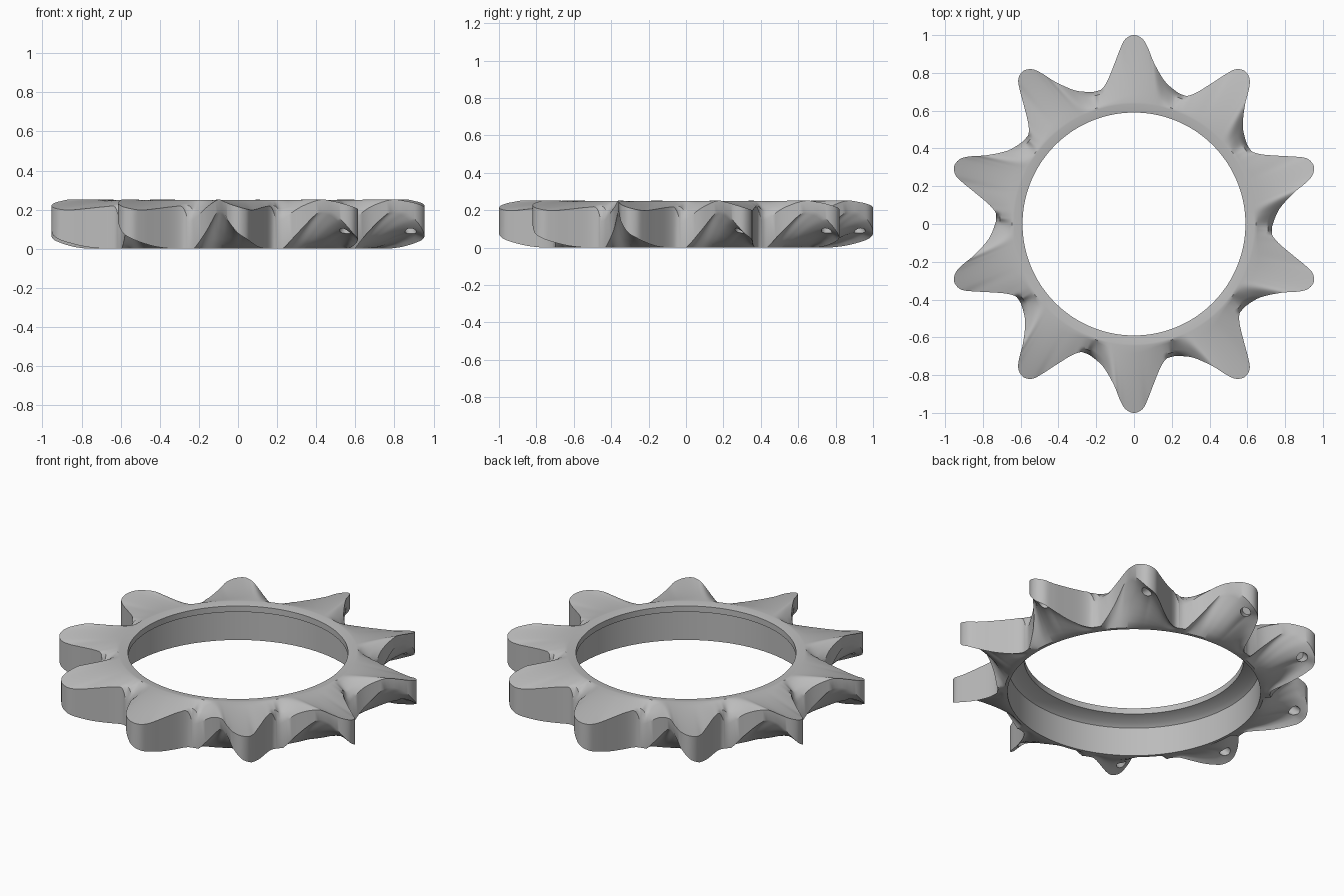
import bpy, bmesh, math
from mathutils import Vector, Matrix

cube = bpy.data.objects.get("Cube")
if cube:
    bpy.data.objects.remove(cube, do_unlink=True)

TEETH = 10
STEP = math.tau / TEETH
RINGS = 8          # radial divisions from hub to tooth edge
SUB = 5            # divisions between outline key points
CREASE = .75       # how far out the valley crease lies

# Tooth outline: radial, tangential, top height, bottom height, crease lift
KEYS = [Vector(k) for k in (
    (.685, -.254, .14, .0, .05), (.70, -.226, .15, .0, .02),
    (.757, -.162, .21, .09, 0), (.855, -.105, .25, .19, 0),
    (.93, -.075, .243, .185, 0), (.98, -.045, .23, .135, 0),
    (1.0, 0, .215, .08, 0), (.98, .045, .203, .05, 0),
    (.93, .072, .198, .03, 0), (.85, .103, .205, .01, 0),
    (.76, .140, .215, .0, 0), (.715, .170, .212, .0, .005),
    (.704, .198, .14, .0, .05))]


def smooth_path(keys, sub):
    """Catmull-Rom samples through the key points."""
    out = []
    for i in range(len(keys) - 1):
        p0, p1 = keys[max(i - 1, 0)], keys[i]
        p2, p3 = keys[i + 1], keys[min(i + 2, len(keys) - 1)]
        for s in range(sub):
            t = s / sub
            out.append(0.5 * (2 * p1 + (p2 - p0) * t
                              + (2 * p0 - 5 * p1 + 4 * p2 - p3) * t ** 2
                              + (3 * p1 - p0 - 3 * p2 + p3) * t ** 3))
    return out


def polar(r, a, z):
    return Vector((r * math.cos(a), r * math.sin(a), z))


def column(edge, hub_angle):
    """Closed section loop from the bore, over the tooth and back underneath."""
    u, t, top, bottom, lift = edge
    bottom = max(bottom, 0)
    scoop = .27 * max(0, 1 - abs(hub_angle) / (STEP * .4))
    loop = [polar(.59, hub_angle, .242), polar(.635, hub_angle, .25)]
    hub_top = polar(.645, hub_angle, .25)
    hub_low = polar(.695, hub_angle, 0)
    for i in range(RINGS + 1):
        f = i / RINGS
        p = hub_top.lerp(Vector((u, t, top)), f)
        p.z += lift * min(f / CREASE, (1 - f) / (1 - CREASE))
        loop.append(p)
    for i in range(RINGS, -1, -1):
        f = i / RINGS
        p = hub_low.lerp(Vector((u, t, bottom)), f)
        p.z += scoop * f * f * (1 - f)
        loop.append(p)
    loop += [polar(.678, hub_angle, 0), polar(.678, hub_angle, .17),
             polar(.655, hub_angle, .19), polar(.59, hub_angle, .207)]
    return loop


# One colour
steel = bpy.data.materials.new("plain_grey")
steel.use_nodes = True
GREY = (.5, .5, .5, 1)
steel.diffuse_color = GREY
steel.node_tree.nodes["Principled BSDF"].inputs["Base Color"].default_value = GREY


def make_object(name, bm):
    bmesh.ops.recalc_face_normals(bm, faces=bm.faces)
    mesh = bpy.data.meshes.new(name)
    bm.to_mesh(mesh)
    bm.free()
    mesh.materials.append(steel)
    obj = bpy.data.objects.new(name, mesh)
    bpy.context.collection.objects.link(obj)
    return obj


# Toothed ring: sections swept round, one repeat per tooth
path = smooth_path(KEYS, SUB)
start = math.atan2(KEYS[0].y, KEYS[0].x)
bm = bmesh.new()
columns = []
for k in range(TEETH):
    turn = Matrix.Rotation(math.pi / 2 + k * STEP, 3, 'Z')
    for j, edge in enumerate(path):
        angle = start + STEP * j / len(path)
        columns.append([bm.verts.new(turn @ p) for p in column(edge, angle)])
for a, b in zip(columns, columns[1:] + columns[:1]):
    for i in range(len(a)):
        n = (i + 1) % len(a)
        bm.faces.new((a[i], a[n], b[n], b[i]))
ring = make_object("toothed_ring", bm)

# Blind holes under the tooth tips
bm = bmesh.new()
axis = Vector((.45, -.6, -.65)).normalized()
tilt = axis.to_track_quat('Z', 'Y').to_matrix().to_4x4()
for k in range(TEETH):
    turn = Matrix.Rotation(math.pi / 2 + k * STEP, 4, 'Z')
    place = turn @ Matrix.Translation((.92, .012, .1)) @ tilt
    bmesh.ops.create_cone(bm, cap_ends=True, segments=20, radius1=.028,
                          radius2=.028, depth=.1, matrix=place)
cutter = make_object("hole_cutter", bm)
cutter.hide_render = True

cut = ring.modifiers.new("holes", 'BOOLEAN')
cut.operation = 'DIFFERENCE'
cut.solver = 'EXACT'
cut.object = cutter
bpy.ops.object.select_all(action='DESELECT')
ring.select_set(True)
bpy.context.view_layer.objects.active = ring
bpy.ops.object.modifier_apply(modifier=cut.name)
bpy.data.objects.remove(cutter, do_unlink=True)
bpy.ops.object.shade_smooth_by_angle(angle=math.radians(35))
